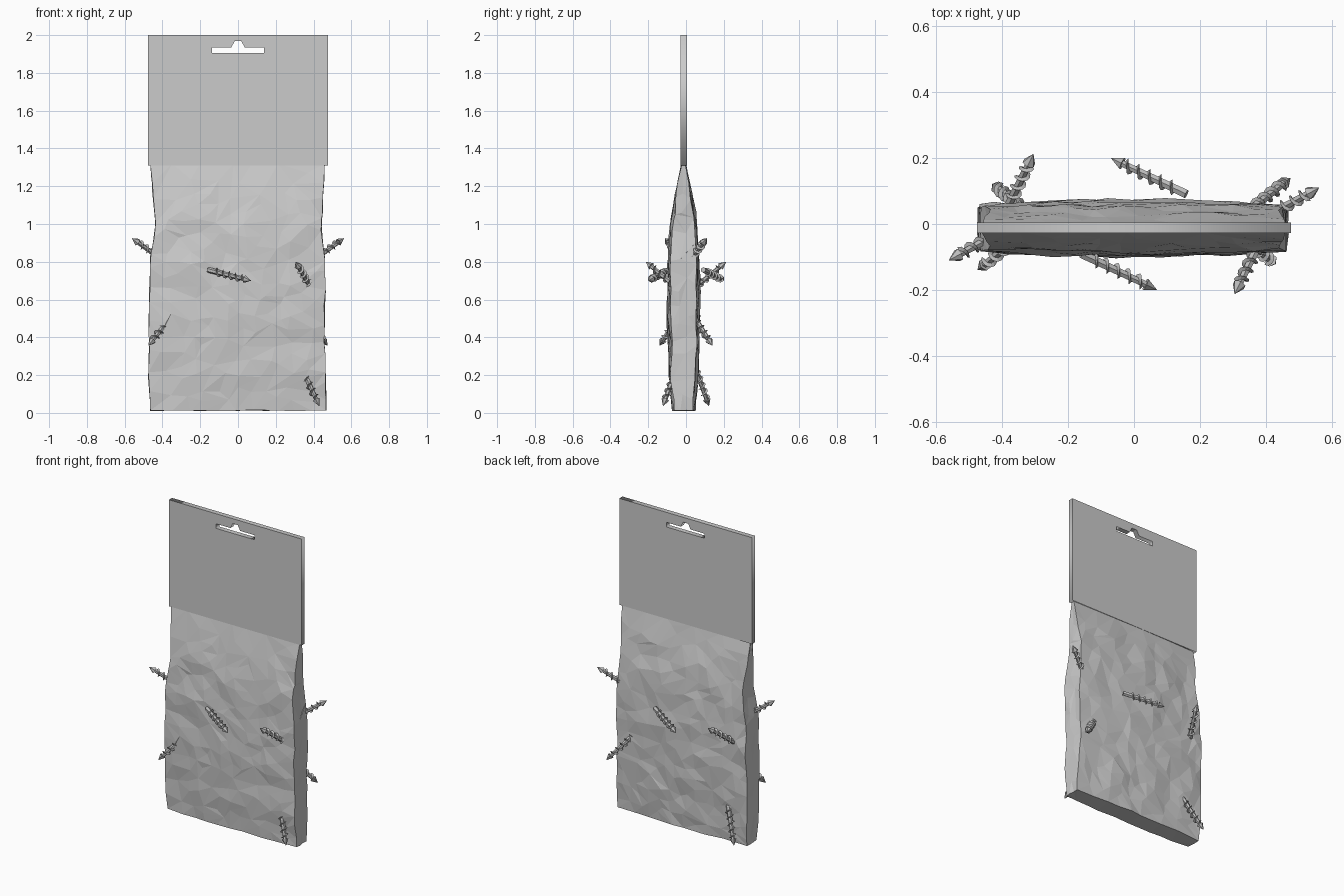
import bpy, bmesh, math
from mathutils import Vector, Matrix, noise

cube = bpy.data.objects.get("Cube")
if cube:
    bpy.data.objects.remove(cube)


def material(name, value):
    m = bpy.data.materials.new(name)
    m.use_nodes = True
    colour = (value, value, value, 1)
    m.diffuse_color = colour
    m.node_tree.nodes["Principled BSDF"].inputs["Base Color"].default_value = colour
    return m


GREY = material("light_grey", 0.6)
STEEL = material("steel_grey", 0.5)


def finish(name, bm, mat):
    bmesh.ops.recalc_face_normals(bm, faces=bm.faces)
    mesh = bpy.data.meshes.new(name)
    bm.to_mesh(mesh)
    bm.free()
    mesh.materials.append(mat)
    obj = bpy.data.objects.new(name, mesh)
    bpy.context.collection.objects.link(obj)
    return obj


# Header card: outline with a hanging slot, extruded to a thin board
def header_card():
    W, LOW, HIGH, THICK, MID = 0.476, 1.31, 2.0, 0.032, -0.012
    outline = [(-W, LOW), (W, LOW), (W, HIGH), (-W, HIGH)]
    half_slot = [(0.137, 1.905), (0.137, 1.935), (0.035, 1.935), (0.018, 1.968)]
    slot = half_slot + [(-x, z) for x, z in reversed(half_slot)]
    curve = bpy.data.curves.new("header_card", "CURVE")
    curve.dimensions = "2D"
    curve.fill_mode = "BOTH"
    curve.extrude = THICK / 2
    for points in (outline, slot):
        spline = curve.splines.new("POLY")
        spline.points.add(len(points) - 1)
        for p, (x, z) in zip(spline.points, points):
            p.co = (x, z, 0, 1)
        spline.use_cyclic_u = True
    curve.materials.append(GREY)
    obj = bpy.data.objects.new("header_card", curve)
    bpy.context.collection.objects.link(obj)
    obj.rotation_euler.x = math.pi / 2
    obj.location.y = MID
    bpy.ops.object.select_all(action="DESELECT")
    obj.select_set(True)
    bpy.context.view_layer.objects.active = obj
    bpy.ops.object.convert(target="MESH")


# Bag: lofted pillow with crumpled walls. Rows: z, left x, right x, half depth
ROWS = [
    (0.012, -0.465, 0.465, 0.060),
    (0.20, -0.472, 0.465, 0.076),
    (0.40, -0.472, 0.455, 0.082),
    (0.60, -0.468, 0.462, 0.085),
    (0.80, -0.465, 0.460, 0.082),
    (1.00, -0.436, 0.440, 0.070),
    (1.15, -0.450, 0.450, 0.046),
    (1.32, -0.462, 0.462, 0.012),
]


def row_at(z):
    for a, b in zip(ROWS, ROWS[1:]):
        if z <= b[0]:
            break
    t = min(1, (z - a[0]) / (b[0] - a[0]))
    return [p + (q - p) * t for p, q in zip(a[1:], b[1:])]


def bag():
    MID, ROWCOUNT, ACROSS, SIDE = -0.013, 30, 20, 3
    # unit section: u across the width, v through the depth
    front = [(-1 + 2 * i / ACROSS, -1) for i in range(ACROSS)]
    right = [(1, -1 + 2 * i / SIDE) for i in range(SIDE)]
    section = front + right
    section += [(-u, -v) for u, v in section]
    bm = bmesh.new()
    rings = []
    for j in range(ROWCOUNT + 1):
        z = ROWS[0][0] + (ROWS[-1][0] - ROWS[0][0]) * j / ROWCOUNT
        left_x, right_x, depth = row_at(z)
        ring = []
        for u, v in section:
            x = left_x + (right_x - left_x) * (u + 1) / 2
            y = MID + v * depth * (0.82 + 0.18 * math.cos(u * math.pi / 2))
            loose = min(1, depth / 0.06)
            p = Vector((x * 7, v * 5, z * 7))
            crumple = noise.noise(p) + 0.4 * noise.noise(p * 2.3)
            y += 0.012 * crumple * loose * v
            if abs(u) == 1:
                x += 0.008 * noise.noise(Vector((u * 9, v, z * 8)))
            dz = 0.009 * noise.noise(Vector((x * 5, v, 3))) if j == 0 else 0
            ring.append(bm.verts.new((x, y, max(0, z + dz))))
        rings.append(ring)
    n = len(section)
    for low, high in zip(rings, rings[1:]):
        for i in range(n):
            k = (i + 1) % n
            bm.faces.new((low[i], low[k], high[k], high[i]))
    bm.faces.new(rings[0])
    bm.faces.new(rings[-1])
    bmesh.ops.triangulate(bm, faces=bm.faces)
    obj = finish("bag", bm, GREY)
    # collapse into large irregular facets
    facets = obj.modifiers.new("facets", "DECIMATE")
    facets.ratio = 0.3


# Screw: six-sided shank, spiral thread and a flared pointed tip, along +z
def screw_mesh(length):
    SIDES, R, TIP, TURNS, STEPS = 6, 0.013, 0.04, 4.5, 10
    bm = bmesh.new()
    shank = length - TIP

    def cone(r1, r2, z, depth):
        bmesh.ops.create_cone(bm, cap_ends=True, segments=SIDES, radius1=r1, radius2=r2,
                              depth=depth, matrix=Matrix.Translation((0, 0, z + depth / 2)))

    cone(R * 1.15, R * 0.85, 0, shank)
    cone(R * 1.6, 0, shank, TIP)
    previous = None
    count = int(TURNS * STEPS)
    for i in range(count + 1):
        t = i / count
        angle = math.tau * i / STEPS
        z = 0.04 + (shank - 0.05) * t
        wedge = []
        for r, dz in ((R * 0.7, -0.005), (R * 1.75, 0), (R * 0.7, 0.005)):
            wedge.append(bm.verts.new((r * math.cos(angle), r * math.sin(angle), z + dz)))
        if previous:
            for a in range(3):
                b = (a + 1) % 3
                bm.faces.new((previous[a], previous[b], wedge[b], wedge[a]))
        else:
            bm.faces.new(wedge)
        previous = wedge
    bm.faces.new(previous)
    return bm


# Screws poking out: (tip, point where it leaves the bag); each repeats half a turn round z
SCREWS = {
    "middle_screw": ((0.07, -0.20, 0.70), (-0.15, -0.095, 0.755)),
    "upper_screw": ((0.305, -0.213, 0.80), (0.37, -0.08, 0.69)),
    "lower_screw": ((-0.475, -0.14, 0.355), (-0.40, -0.08, 0.45)),
    "bottom_screw": ((0.43, -0.122, 0.035), (0.365, -0.07, 0.18)),
    "side_screw": ((-0.562, -0.11, 0.925), (-0.45, -0.05, 0.845)),
}


def screws():
    LENGTH = 0.26
    for name, (tip, base) in SCREWS.items():
        for side, turn in (("front", 0), ("back", math.pi)):
            bm = screw_mesh(LENGTH)
            axis = (Vector(tip) - Vector(base)).normalized()
            place = Matrix.Translation(Vector(tip) - axis * LENGTH)
            place = place @ axis.to_track_quat("Z", "Y").to_matrix().to_4x4()
            bm.transform(Matrix.Rotation(turn, 4, "Z") @ place)
            finish(side + "_" + name, bm, STEEL)


header_card()
bag()
screws()
